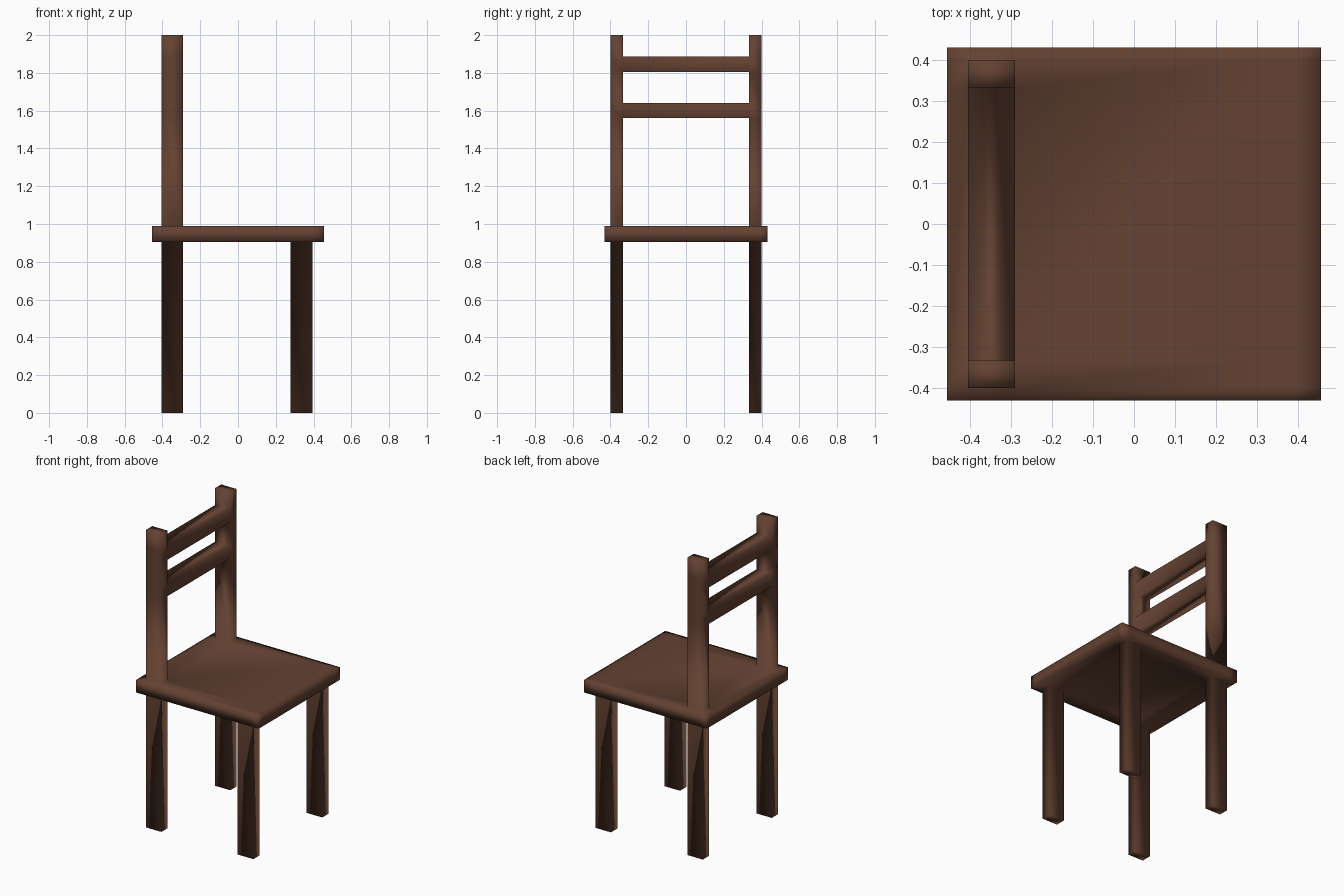
import bpy, bmesh
from mathutils import Matrix, Vector

if "Cube" in bpy.data.objects:
    bpy.data.objects.remove(bpy.data.objects["Cube"])

SEAT_LOW, SEAT_TOP = 0.905, 0.99
BACK_X, FRONT_X = (-0.405, -0.29), (0.278, 0.394)
IN_Y, OUT_Y = 0.333, 0.4
RAILS = [(1.56, 1.64), (1.805, 1.886)]

bm = bmesh.new()


def cut(axis, value):
    """Loop cut through the whole mesh at axis = value."""
    normal = Vector((0, 0, 0))
    normal[axis] = 1
    bmesh.ops.bisect_plane(bm, geom=bm.verts[:] + bm.edges[:] + bm.faces[:],
                           plane_co=normal * value, plane_no=normal, dist=1e-5)


def face_at(x, y, z):
    target = Vector((x, y, z))
    return min(bm.faces, key=lambda f: (f.calc_center_median() - target).length)


def extrude(face, levels):
    """Extrude a horizontal face through successive heights."""
    for z in levels:
        face = bmesh.ops.extrude_discrete_faces(bm, faces=[face])["faces"][0]
        for v in face.verts:
            v.co.z = z


# Seat slab with loop cuts around the legs
bmesh.ops.create_cube(bm, size=1, matrix=Matrix.Translation((0, 0, (SEAT_LOW + SEAT_TOP) / 2))
                      @ Matrix.Diagonal((0.912, 0.862, SEAT_TOP - SEAT_LOW, 1)))
for x in BACK_X + FRONT_X:
    cut(0, x)
for y in (-OUT_Y, -IN_Y, IN_Y, OUT_Y):
    cut(1, y)

back_x, front_x = sum(BACK_X) / 2, sum(FRONT_X) / 2
mid_y = (IN_Y + OUT_Y) / 2
post_levels = [z for rail in RAILS for z in rail] + [2.0]

for side in (-1, 1):
    # Legs
    for x in (back_x, front_x):
        extrude(face_at(x, side * mid_y, SEAT_LOW), [0])
    # Back post, divided at the rail heights
    extrude(face_at(back_x, side * mid_y, SEAT_TOP), post_levels)

# Back rails bridged between the inner faces of the posts
for low, high in RAILS:
    ends = [face_at(back_x, side * IN_Y, (low + high) / 2) for side in (-1, 1)]
    edges = [e for f in ends for e in f.edges]
    bmesh.ops.delete(bm, geom=ends, context='FACES_ONLY')
    bmesh.ops.bridge_loops(bm, edges=edges)

bmesh.ops.recalc_face_normals(bm, faces=bm.faces[:])
for f in bm.faces:
    f.smooth = True

mesh = bpy.data.meshes.new("chair")
bm.to_mesh(mesh)
bm.free()

# Dark brown wood
wood = bpy.data.materials.new("dark brown wood")
wood.diffuse_color = (0.127, 0.054, 0.032, 1)
wood.use_nodes = True
wood.node_tree.nodes["Principled BSDF"].inputs["Base Color"].default_value = wood.diffuse_color
mesh.materials.append(wood)

chair = bpy.data.objects.new("chair", mesh)
bpy.context.collection.objects.link(chair)
